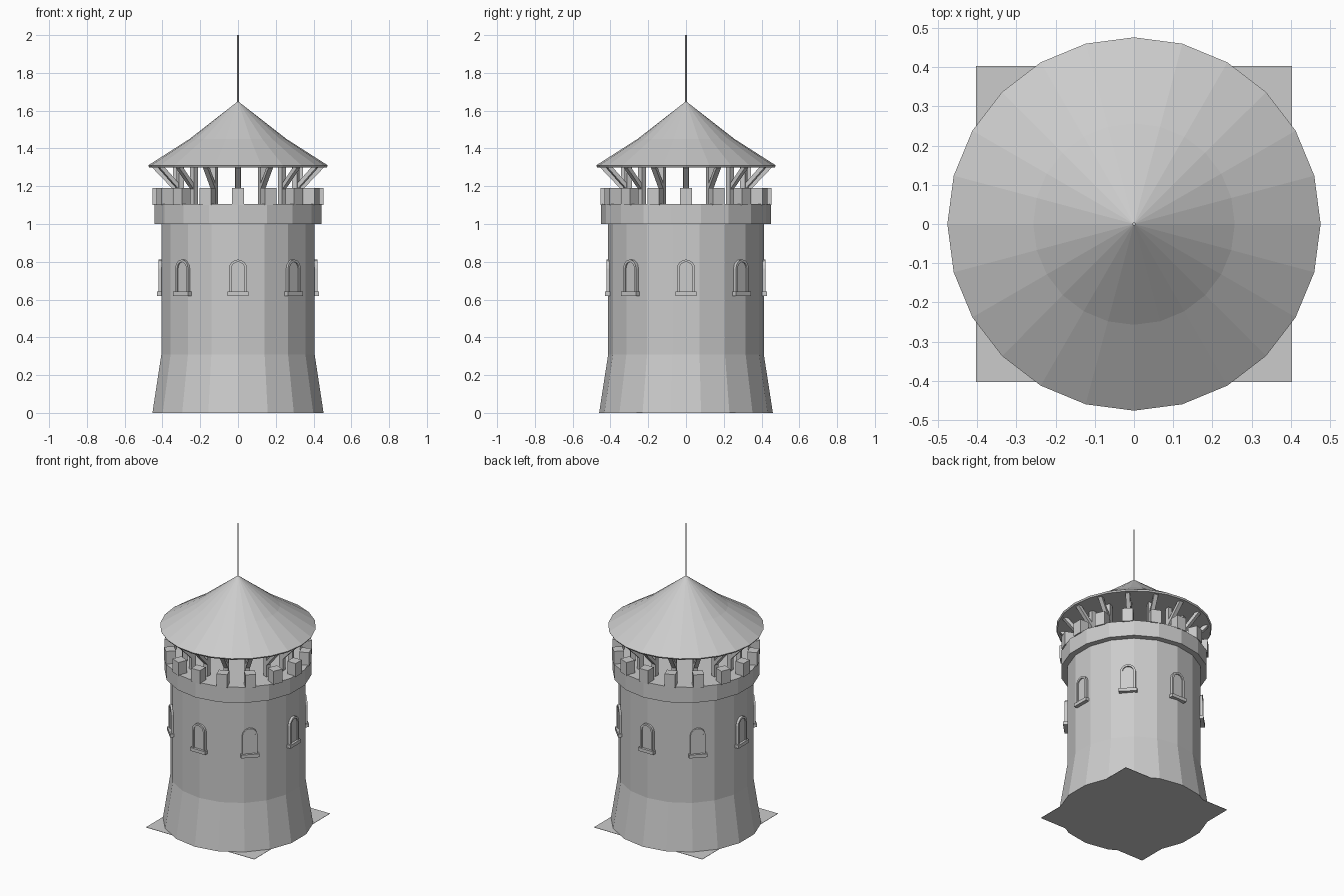
import bpy, bmesh, math
from mathutils import Matrix, Vector

cube = bpy.data.objects.get("Cube")
if cube:
    bpy.data.objects.remove(cube, do_unlink=True)

stone = bpy.data.materials.new("stone_grey")
stone.use_nodes = True
GREY = (0.6, 0.6, 0.6, 1)
stone.diffuse_color = GREY
stone.node_tree.nodes["Principled BSDF"].inputs["Base Color"].default_value = GREY


def finish(name, bm):
    bmesh.ops.recalc_face_normals(bm, faces=bm.faces)
    mesh = bpy.data.meshes.new(name)
    bm.to_mesh(mesh)
    bm.free()
    mesh.materials.append(stone)
    obj = bpy.data.objects.new(name, mesh)
    bpy.context.collection.objects.link(obj)
    return obj


def lathe(name, profile, sides):
    """Stack of rings (radius, z) with a corner on the front axis; radius 0 is a tip."""
    bm = bmesh.new()
    rings = []
    for r, z in profile:
        count = sides if r else 1
        angles = [2 * math.pi * i / sides for i in range(count)]
        rings.append([bm.verts.new((r * math.sin(a), -r * math.cos(a), z)) for a in angles])
    for low, high in zip(rings, rings[1:]):
        for i in range(sides):
            j = (i + 1) % sides
            if len(high) == 1:
                bm.faces.new((low[i], low[j], high[0]))
            else:
                bm.faces.new((low[i], low[j], high[j], high[i]))
    for ring in (rings[0], rings[-1]):
        if len(ring) > 1:
            bm.faces.new(ring)
    return finish(name, bm)


def box(bm, x, y, z):
    """Box from (min, max) ranges."""
    centre = [(a + b) / 2 for a, b in (x, y, z)]
    size = [b - a for a, b in (x, y, z)]
    m = Matrix.Translation(centre) @ Matrix.Diagonal((*size, 1))
    bmesh.ops.create_cube(bm, size=1, matrix=m)


def arch(half, base, spring, steps=8):
    """Outline of a round-topped opening as (x, z) points."""
    pts = [(half, base)]
    for i in range(steps + 1):
        a = math.pi * i / steps
        pts.append((half * math.cos(a), spring + half * math.sin(a)))
    return pts + [(-half, base)]


def around(name, count, build):
    """Repeat a part built at the front (-y) around the tower axis."""
    for i in range(count):
        bm = bmesh.new()
        build(bm)
        turn = Matrix.Rotation(2 * math.pi * i / count, 4, "Z")
        bmesh.ops.transform(bm, matrix=turn, verts=bm.verts)
        finish(f"{name}_{i + 1}", bm)


# Tower body, parapet ring, roof and pole
lathe("tower_wall", [(0.46, 0), (0.412, 0.31), (0.412, 1.0)], 18)
lathe("parapet_ring", [(0.45, 1.0), (0.45, 1.105)], 18)
lathe("roof", [(0.47, 1.3), (0.476, 1.31), (0.257, 1.45), (0, 1.65)], 24)
lathe("roof_pole", [(0.004, 1.64), (0.004, 2.0)], 8)

# Square ground plate
ground = bmesh.new()
box(ground, (-0.403, 0.403), (-0.403, 0.403), (0, 0.002))
finish("ground_plate", ground)


def merlon(bm):
    box(bm, (-0.033, 0.033), (-0.452, -0.39), (1.1, 1.19))


def roof_post(bm):
    box(bm, (-0.015, 0.015), (-0.345, -0.315), (1.1, 1.305))


def roof_brace(bm):
    low, high = Vector((0, -0.33, 1.185)), Vector((0, -0.445, 1.305))
    span = high - low
    tilt = Vector((0, 0, 1)).rotation_difference(span).to_matrix().to_4x4()
    size = Matrix.Diagonal((0.026, 0.022, span.length, 1))
    bmesh.ops.create_cube(bm, size=1, matrix=Matrix.Translation((low + high) / 2) @ tilt @ size)


def window_panel(bm):
    pts = arch(0.036, 0.63, 0.765)
    face = bm.faces.new([bm.verts.new((x, -0.414, z)) for x, z in pts])
    ext = bmesh.ops.extrude_face_region(bm, geom=[face])
    moved = [v for v in ext["geom"] if isinstance(v, bmesh.types.BMVert)]
    bmesh.ops.translate(bm, vec=(0, 0.012, 0), verts=moved)


def window_frame(bm):
    inner, outer = arch(0.034, 0.63, 0.765), arch(0.047, 0.63, 0.765)
    loops = [[bm.verts.new((x, y, z)) for x, z in pts]
             for pts, y in ((outer, -0.4), (outer, -0.422), (inner, -0.422), (inner, -0.4))]
    for k in range(4):
        a, b = loops[k], loops[(k + 1) % 4]
        for i in range(len(a) - 1):
            bm.faces.new((a[i], a[i + 1], b[i + 1], b[i]))


def window_sill(bm):
    box(bm, (-0.056, 0.056), (-0.43, -0.39), (0.62, 0.642))


# Battlements and roof supports
around("merlon", 16, merlon)
around("roof_post", 16, roof_post)
around("roof_brace", 16, roof_brace)

# Windows
around("window_panel", 8, window_panel)
around("window_frame", 8, window_frame)
around("window_sill", 8, window_sill)
